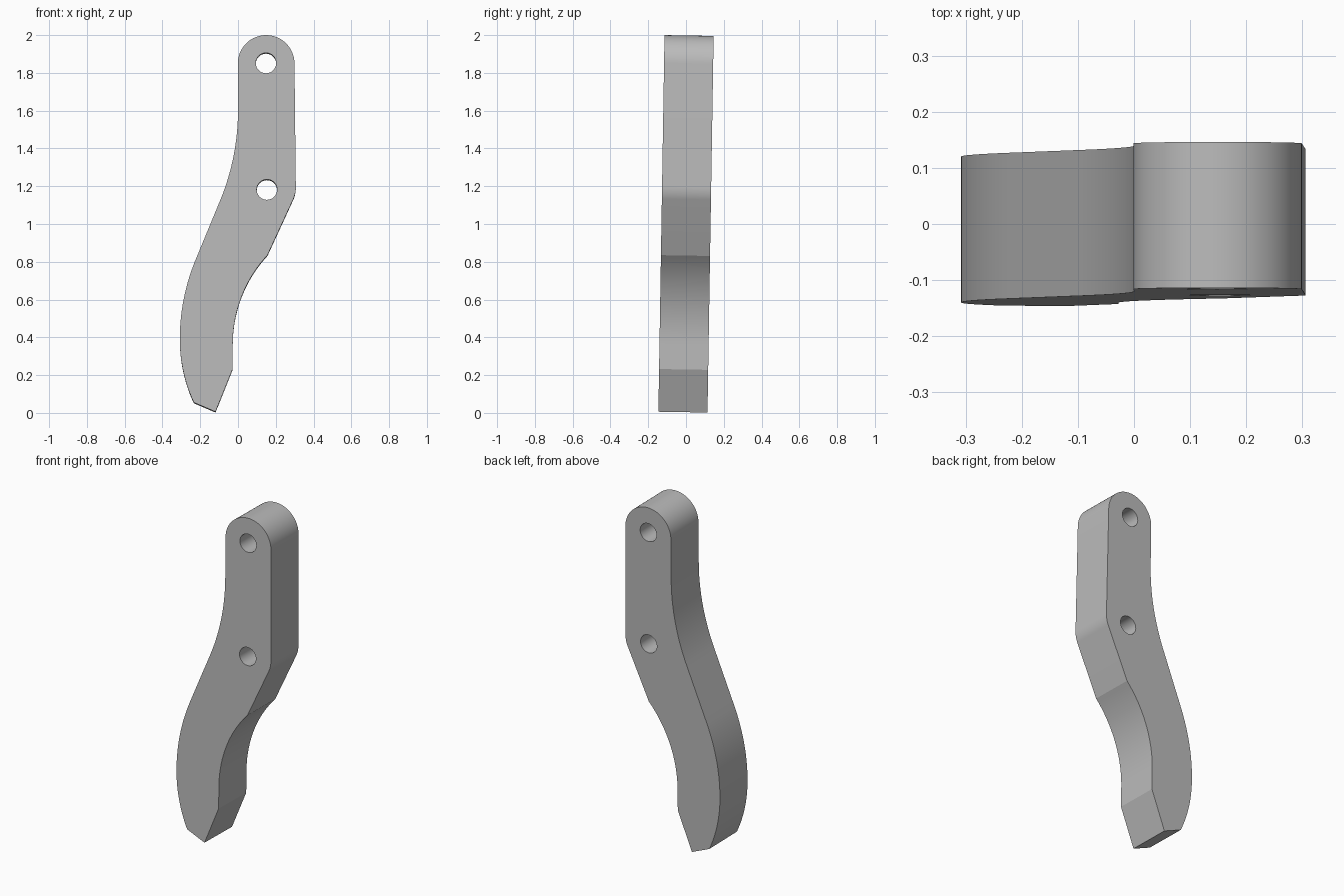
import bpy, bmesh, math
from mathutils import Vector
from mathutils.geometry import interpolate_bezier

if "Cube" in bpy.data.objects:
    bpy.data.objects.remove(bpy.data.objects["Cube"], do_unlink=True)

THICKNESS = 0.26
TILT = 0.0163  # slight lean toward the back


def arc(cx, cz, r, start, end, steps):
    """Points along a circular arc, angles in degrees."""
    angles = [math.radians(start + (end - start) * i / steps) for i in range(steps + 1)]
    return [(cx + r * math.cos(a), cz + r * math.sin(a)) for a in angles]


def bend(p0, p1, p2, p3, steps=20):
    """Points along one bezier segment."""
    pts = interpolate_bezier(*[Vector((*p, 0)) for p in (p0, p1, p2, p3)], steps)
    return [(p.x, p.y) for p in pts]


def add_loop(curve, pts):
    """Closed straight-segment loop; inner loops become holes."""
    spline = curve.splines.new('POLY')
    spline.points.add(len(pts) - 1)
    for point, (x, z) in zip(spline.points, pts):
        point.co = (x, z, 0, 1)
    spline.use_cyclic_u = True


# Side profile, counter-clockwise from the right of the rounded top
outline = arc(0.149, 1.848, 0.15, 0, 180, 40)
outline += bend((0, 1.6), (0, 1.432), (-0.034, 1.265), (-0.1, 1.11))
outline += bend((-0.22, 0.82), (-0.278, 0.683), (-0.308, 0.539), (-0.308, 0.39))
outline += bend((-0.308, 0.39), (-0.308, 0.274), (-0.284, 0.16), (-0.234, 0.053))[1:]
outline += [(-0.119, 0.004), (-0.028, 0.23)]
outline += bend((-0.028, 0.36), (-0.028, 0.535), (0.037, 0.705), (0.156, 0.833))
outline += bend((0.293, 1.13), (0.302, 1.15), (0.307, 1.175), (0.306, 1.2), 8)

# Extruded lever with two bolt holes
curve = bpy.data.curves.new("lever_arm", 'CURVE')
curve.dimensions = '2D'
curve.fill_mode = 'BOTH'
curve.extrude = THICKNESS / 2
add_loop(curve, outline)
for x, z in ((0.148, 1.85), (0.153, 1.18)):
    add_loop(curve, arc(x, z, 0.054, 0, 360, 32)[:-1])

lever = bpy.data.objects.new("lever_arm", curve)
bpy.context.collection.objects.link(lever)
lever.rotation_euler.x = math.pi / 2 - TILT
lever.location.y = -TILT

bpy.ops.object.select_all(action='DESELECT')
lever.select_set(True)
bpy.context.view_layer.objects.active = lever
bpy.ops.object.convert(target='MESH')
lever = bpy.context.object

# Weld the faces to the rim
bm = bmesh.new()
bm.from_mesh(lever.data)
bmesh.ops.remove_doubles(bm, verts=bm.verts, dist=0.0001)
bmesh.ops.recalc_face_normals(bm, faces=bm.faces)
bm.to_mesh(lever.data)
bm.free()
bpy.ops.object.shade_smooth_by_angle(angle=math.radians(15))

# Plain grey metal
grey = bpy.data.materials.new("plain_grey")
grey.use_nodes = True
color = (0.5, 0.5, 0.5, 1)
grey.diffuse_color = color
grey.node_tree.nodes["Principled BSDF"].inputs["Base Color"].default_value = color
lever.data.materials.clear()
lever.data.materials.append(grey)
